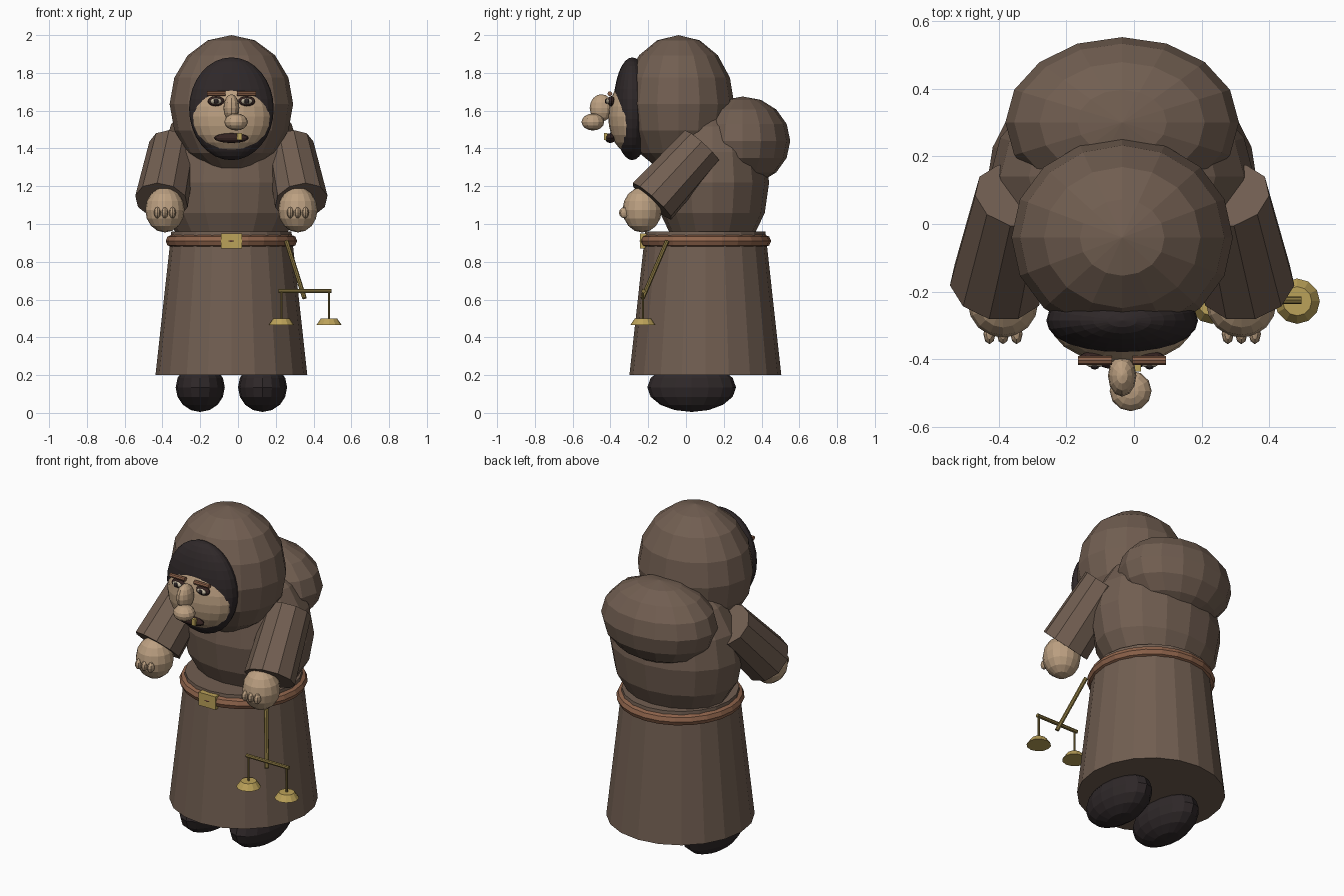
import bpy, math
from mathutils import Vector

if "Cube" in bpy.data.objects:
    bpy.data.objects.remove(bpy.data.objects["Cube"])

CX = -0.035  # symmetry line of the figure


def material(name, rgb):
    m = bpy.data.materials.new(name)
    m.diffuse_color = (*rgb, 1)
    m.use_nodes = True
    m.node_tree.nodes["Principled BSDF"].inputs["Base Color"].default_value = m.diffuse_color
    return m


ROBE = material("robe_brown", (0.165, 0.112, 0.082))
DARK = material("dark_hair", (0.028, 0.021, 0.022))
SKIN = material("skin", (0.50, 0.35, 0.22))
LEATHER = material("belt_leather", (0.27, 0.125, 0.07))
GOLD = material("gold", (0.50, 0.36, 0.10))
BRASS = material("dull_brass", (0.24, 0.175, 0.05))
MOUTH = material("mouth_dark", (0.035, 0.017, 0.015))
WHITE = material("eye_white", (0.55, 0.48, 0.36))


def finish(name, mat):
    o = bpy.context.object
    o.name = name
    o.data.materials.append(mat)
    return o


def ball(name, mat, loc, radii, seg=16, rings=8):
    bpy.ops.mesh.primitive_uv_sphere_add(segments=seg, ring_count=rings, radius=1, location=loc)
    o = finish(name, mat)
    o.scale = radii
    return o


def tube(name, mat, a, b, r1, r2, sides=8):
    """Cone or cylinder from point a (radius r1) to point b (radius r2)."""
    a, b = Vector(a), Vector(b)
    d = b - a
    bpy.ops.mesh.primitive_cone_add(vertices=sides, radius1=r1, radius2=r2,
                                    depth=d.length, location=(a + b) / 2)
    o = finish(name, mat)
    o.rotation_euler = d.to_track_quat('Z', 'Y').to_euler()
    return o


def box(name, mat, loc, size):
    bpy.ops.mesh.primitive_cube_add(size=1, location=loc)
    o = finish(name, mat)
    o.scale = size
    return o


# Robe: skirt, torso, hump and hood
tube("skirt", ROBE, (CX, 0.1025, 0.2), (CX, 0.1025, 0.96), 0.402, 0.318, 20)
ball("torso", ROBE, (CX, 0.14, 1.22), (0.39, 0.30, 0.42))
ball("hump", ROBE, (CX, 0.30, 1.44), (0.345, 0.252, 0.235))
ball("hood", ROBE, (CX, -0.04, 1.635), (0.327, 0.295, 0.365))

# Face: dark hair disc behind a lower, smaller face
ball("hair", DARK, (CX, -0.285, 1.61), (0.224, 0.10, 0.272), 24, 16)
ball("face", SKIN, (CX, -0.292, 1.57), (0.212, 0.12, 0.197), 20, 12)
ball("nose_bridge", SKIN, (CX, -0.448, 1.615), (0.042, 0.062, 0.072), 12, 8)
ball("nose_tip", SKIN, (-0.01, -0.493, 1.54), (0.062, 0.06, 0.045), 12, 8)
ball("mouth", MOUTH, (CX, -0.40, 1.455), (0.092, 0.03, 0.026), 12, 8)
box("gold_tooth", GOLD, (0.008, -0.425, 1.464), (0.025, 0.02, 0.038))

# Belt with buckle
bpy.ops.mesh.primitive_torus_add(major_segments=24, minor_segments=8, major_radius=0.315,
                                 minor_radius=0.033, location=(CX, 0.1025, 0.91))
finish("belt", LEATHER)
box("buckle", GOLD, (CX, -0.225, 0.91), (0.11, 0.036, 0.078))

# Paired parts
for s, side in ((-1, "right"), (1, "left")):
    ball(side + "_foot", DARK, (CX + s * 0.165, 0.03, 0.135), (0.13, 0.235, 0.13))
    tube(side + "_sleeve", ROBE, (CX + s * 0.31, 0.085, 1.41),
         (CX + s * 0.37, -0.18, 1.12), 0.127, 0.142, 10)
    hx = CX + s * 0.352
    ball(side + "_hand", SKIN, (hx, -0.232, 1.075), (0.104, 0.104, 0.12))
    for i in (-1, 0, 1):
        ball(side + "_finger", SKIN, (hx + i * 0.04, -0.325, 1.06), (0.018, 0.03, 0.03), 8, 6)
    ex = CX + s * 0.081
    ball(side + "_eye_socket", MOUTH, (ex, -0.395, 1.65), (0.045, 0.02, 0.027), 12, 8)
    ball(side + "_eye_white", WHITE, (ex, -0.405, 1.65), (0.032, 0.02, 0.017), 12, 8)
    ball(side + "_pupil", DARK, (ex, -0.42, 1.65), (0.014, 0.01, 0.014), 8, 6)
    bx = CX + s * 0.08
    tube(side + "_brow", LEATHER, (bx - 0.05, -0.403, 1.69), (bx + 0.05, -0.403, 1.69), 0.013, 0.013)

# Hanging balance scale
tube("scale_strap", BRASS, (0.256, -0.10, 0.91), (0.352, -0.23, 0.607), 0.012, 0.012)
tube("scale_beam", BRASS, (0.215, -0.225, 0.645), (0.495, -0.225, 0.645), 0.011, 0.011)
for x in (0.23, 0.482):
    tube("scale_hanger", BRASS, (x, -0.228, 0.645), (x, -0.228, 0.49), 0.006, 0.006, 6)
    tube("scale_pan", GOLD, (x, -0.228, 0.465), (x, -0.228, 0.5), 0.067, 0.043, 12)
